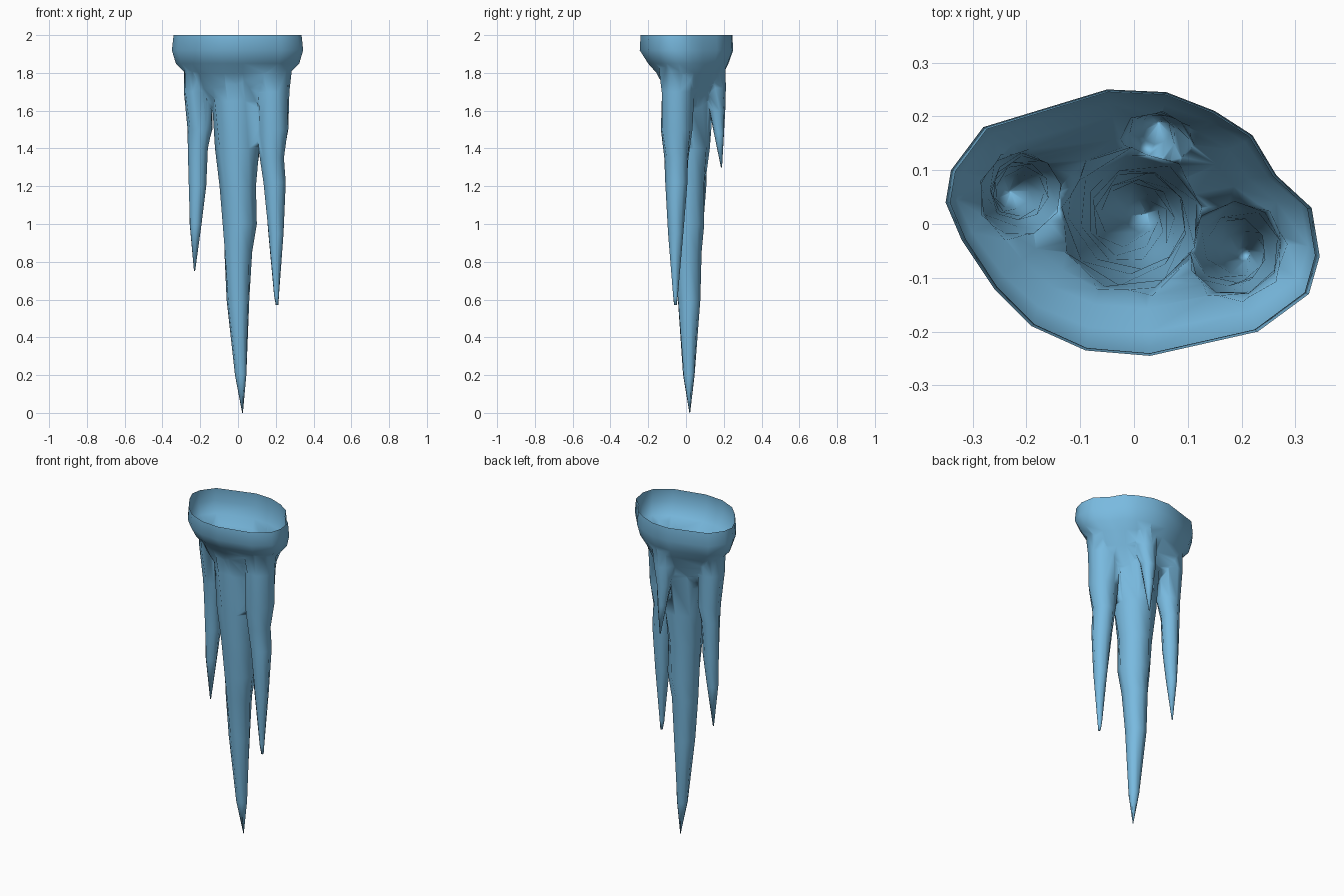
import bpy, bmesh
from math import cos, sin, pi

cube = bpy.data.objects.get("Cube")
if cube:
    bpy.data.objects.remove(cube, do_unlink=True)

ice = bpy.data.materials.new("ice blue")
ice.use_nodes = True
ice.diffuse_color = (0.19, 0.49, 0.74, 1)
ice.node_tree.nodes["Principled BSDF"].inputs["Base Color"].default_value = ice.diffuse_color


def loft(name, rings):
    """Closed solid through rings of points, listed from top to bottom."""
    bm = bmesh.new()
    loops = [[bm.verts.new(p) for p in ring] for ring in rings]
    n = len(loops[0])
    for a, b in zip(loops, loops[1:]):
        for i in range(n):
            j = (i + 1) % n
            bm.faces.new((a[i], a[j], b[j], b[i]))
    bm.faces.new(loops[0])
    bm.faces.new(loops[-1])
    bmesh.ops.recalc_face_normals(bm, faces=bm.faces)
    mesh = bpy.data.meshes.new(name)
    bm.to_mesh(mesh)
    bm.free()
    mesh.materials.append(ice)
    obj = bpy.data.objects.new(name, mesh)
    bpy.context.collection.objects.link(obj)
    return obj


def spike(name, stations, sides=9):
    """Tapering icicle; each station is z, centre x, centre y, radius."""
    return loft(name, [[(x + r * cos(2 * pi * i / sides + k * 0.15),
                         y + r * sin(2 * pi * i / sides + k * 0.15), z)
                        for i in range(sides)]
                       for k, (z, x, y, r) in enumerate(stations)])


# Bulging rim that funnels down into the trunk
outline = [(0.345, -0.06), (0.33, 0.03), (0.265, 0.09), (0.22, 0.165), (0.15, 0.21),
           (0.06, 0.245), (-0.05, 0.25), (-0.28, 0.18), (-0.34, 0.1), (-0.35, 0.04),
           (-0.32, -0.03), (-0.26, -0.12), (-0.19, -0.19), (-0.09, -0.235),
           (0.03, -0.245), (0.23, -0.2), (0.325, -0.13)]
levels = [(2.0, 0.975, 0.98, 0), (1.92, 1, 1, 0), (1.85, 0.94, 0.86, 0.01),
          (1.8, 0.8, 0.72, 0.02), (1.72, 0.7, 0.55, 0.02), (1.62, 0.42, 0.4, 0.02),
          (1.5, 0.25, 0.3, 0.01)]
cluster = loft("icicle_cluster", [[(x * sx, y * sy + dy, z) for x, y in outline]
                                  for z, sx, sy, dy in levels])

# Hanging icicles
spikes = [
    spike("main_icicle", [(1.86, 0, 0.02, 0.17), (1.65, -0.005, 0.01, 0.135),
                          (1.4, 0, 0.005, 0.122), (1.2, 0, 0.005, 0.098),
                          (1.0, 0.008, 0.008, 0.092), (0.85, 0, 0.008, 0.075),
                          (0.6, 0, 0.015, 0.061), (0.2, 0.015, 0.015, 0.031),
                          (0, 0.024, 0.02, 0.002)]),
    spike("right_icicle", [(1.86, -0.19, 0.05, 0.1), (1.7, -0.211, 0.055, 0.077),
                           (1.5, -0.2, 0.06, 0.067), (1.4, -0.212, 0.062, 0.054),
                           (1.2, -0.215, 0.062, 0.047), (1.0, -0.225, 0.06, 0.032),
                           (0.75, -0.23, 0.06, 0.003)]),
    spike("left_icicle", [(1.86, 0.18, -0.04, 0.11), (1.7, 0.185, -0.045, 0.088),
                          (1.5, 0.185, -0.05, 0.085), (1.35, 0.18, -0.05, 0.065),
                          (1.22, 0.193, -0.05, 0.06), (0.95, 0.2, -0.055, 0.041),
                          (0.62, 0.204, -0.056, 0.013), (0.57, 0.207, -0.056, 0.007)]),
    spike("back_icicle", [(1.86, 0.04, 0.11, 0.1), (1.72, 0.04, 0.145, 0.066),
                          (1.6, 0.035, 0.165, 0.043), (1.48, 0.04, 0.175, 0.027),
                          (1.3, 0.045, 0.188, 0.003)]),
]

# Weld everything into one skin
bpy.context.view_layer.objects.active = cluster
for part in spikes:
    union = cluster.modifiers.new("weld", 'BOOLEAN')
    union.operation = 'UNION'
    union.solver = 'EXACT'
    union.object = part
    bpy.ops.object.modifier_apply(modifier=union.name)
    bpy.data.objects.remove(part, do_unlink=True)

# Open the top so the hollow inside shows
bm = bmesh.new()
bm.from_mesh(cluster.data)
bmesh.ops.delete(bm, geom=[f for f in bm.faces if f.calc_center_median().z > 1.999],
                 context='FACES')
bmesh.ops.remove_doubles(bm, verts=bm.verts, dist=0.002)
bmesh.ops.triangulate(bm, faces=[f for f in bm.faces if len(f.verts) > 4])
for f in bm.faces:
    f.smooth = True
bm.to_mesh(cluster.data)
bm.free()
